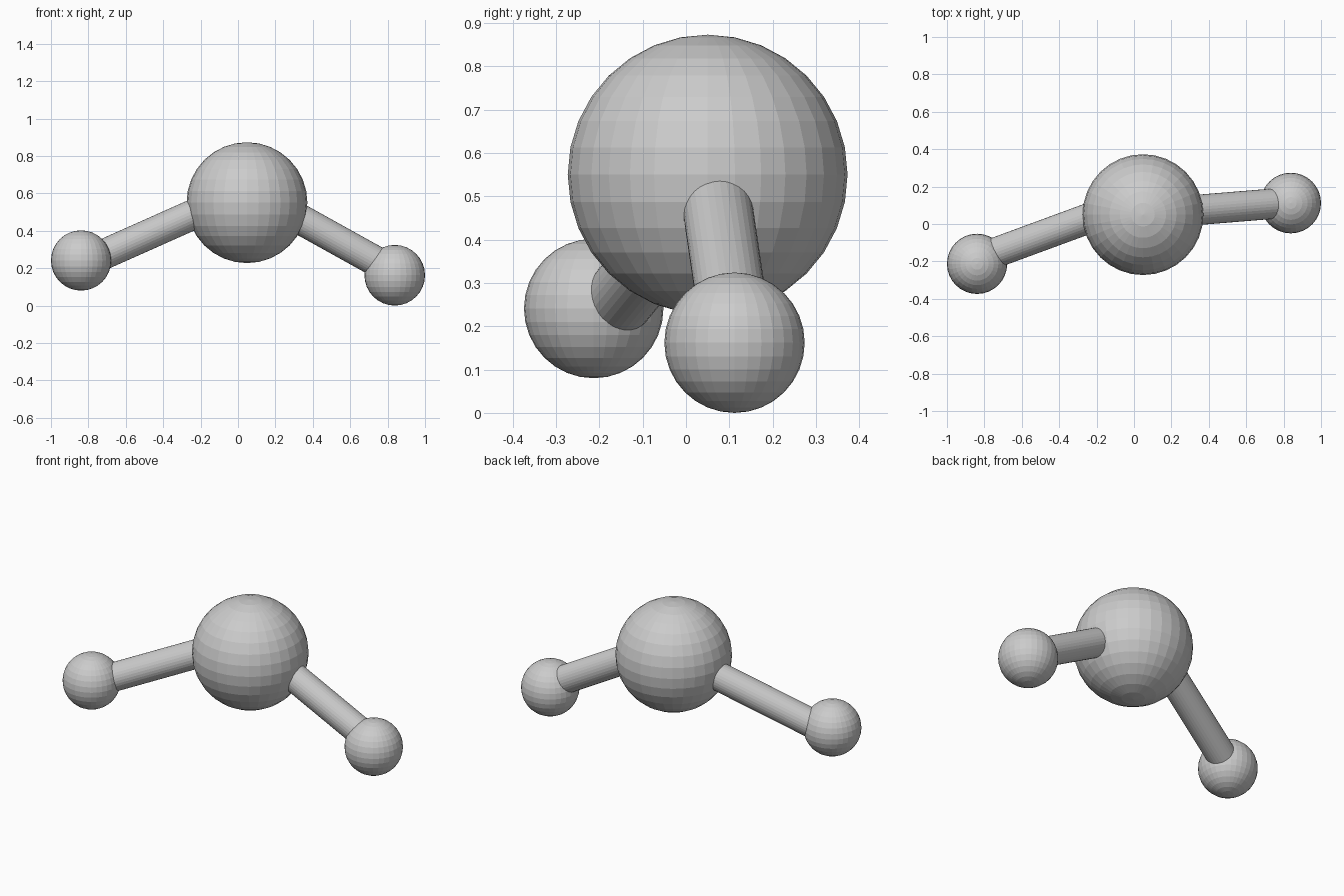
import bpy
from mathutils import Vector

if "Cube" in bpy.data.objects:
    bpy.data.objects.remove(bpy.data.objects["Cube"])

grey = bpy.data.materials.new("light grey")
grey.diffuse_color = (0.6, 0.6, 0.6, 1)
grey.use_nodes = True
grey.node_tree.nodes["Principled BSDF"].inputs["Base Color"].default_value = grey.diffuse_color


def finish(name):
    ob = bpy.context.object
    ob.name = name
    ob.data.materials.append(grey)
    return ob


def ball(name, centre, radius):
    bpy.ops.mesh.primitive_uv_sphere_add(segments=32, ring_count=16,
                                         radius=radius, location=centre)
    return finish(name)


def rod(name, start, end, radius=0.081):
    a, b = Vector(start), Vector(end)
    bpy.ops.mesh.primitive_cylinder_add(vertices=32, radius=radius,
                                        depth=(b - a).length, location=(a + b) / 2)
    ob = finish(name)
    ob.rotation_mode = 'QUATERNION'
    ob.rotation_quaternion = (b - a).to_track_quat('Z', 'Y')
    return ob


# Large centre ball and two small outer balls
ball("centre_ball", (0.048, 0.05, 0.55), 0.323)
ball("left_ball", (-0.839, -0.213, 0.241), 0.161)
ball("right_ball", (0.838, 0.112, 0.162), 0.162)

# Connecting rods, ending inside the balls
rod("left_rod", (-0.12, 0.075, 0.540), (-0.80, -0.175, 0.237))
rod("right_rod", (0.20, 0.064, 0.535), (0.80, 0.113, 0.202))
